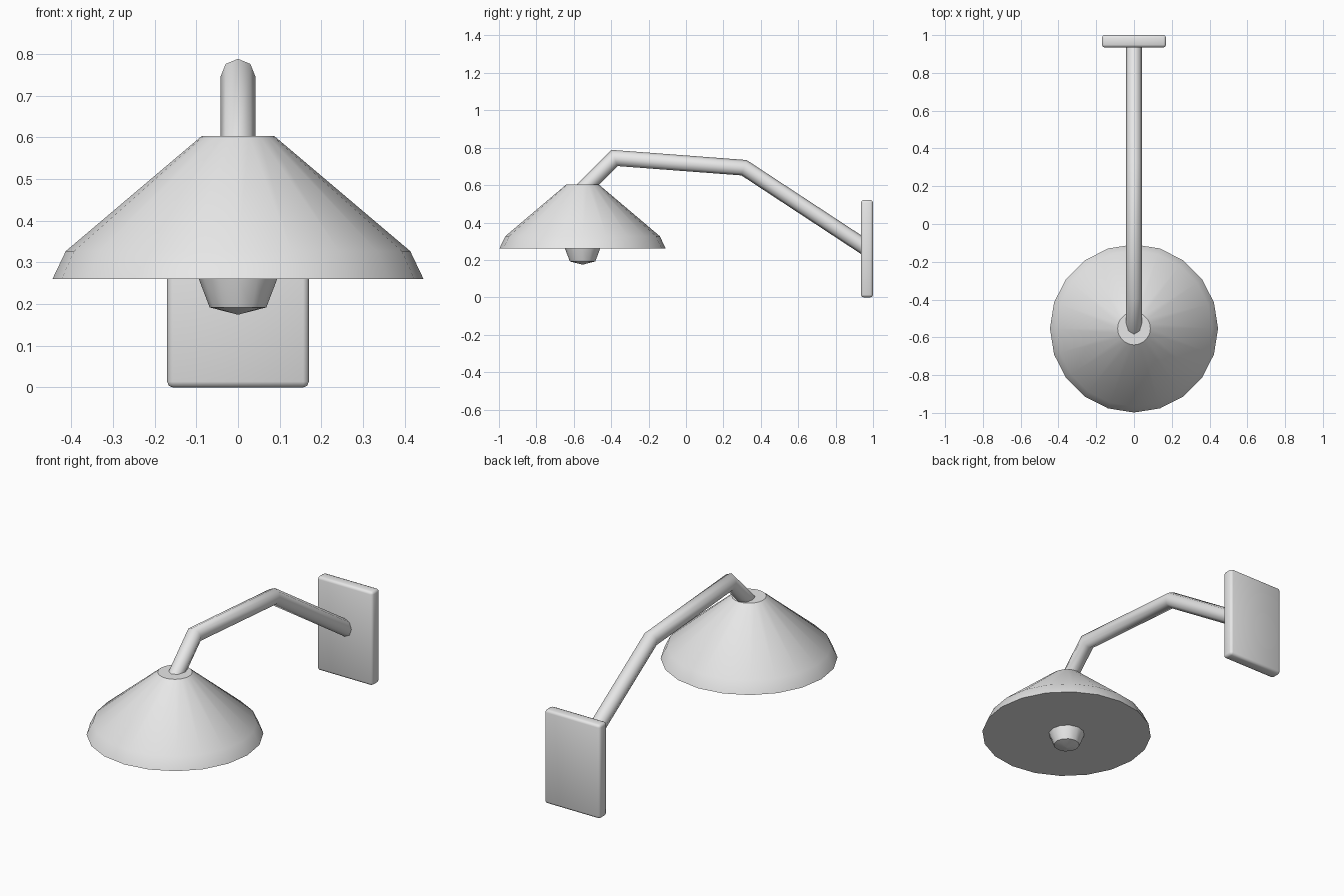
import bpy, bmesh, math
from mathutils import Vector

cube = bpy.data.objects.get("Cube")
if cube:
    bpy.data.objects.remove(cube, do_unlink=True)

grey = bpy.data.materials.new("light grey")
grey.use_nodes = True
colour = (0.8, 0.8, 0.8, 1)
grey.diffuse_color = colour
grey.node_tree.nodes["Principled BSDF"].inputs["Base Color"].default_value = colour

SHADE_Y = -0.553


def finish(name, bm, angle=35):
    """Turn a bmesh into a smooth-shaded object with sharp edges kept."""
    bmesh.ops.recalc_face_normals(bm, faces=bm.faces)
    mesh = bpy.data.meshes.new(name)
    bm.to_mesh(mesh)
    bm.free()
    mesh.materials.append(grey)
    obj = bpy.data.objects.new(name, mesh)
    bpy.context.collection.objects.link(obj)
    bpy.ops.object.select_all(action="DESELECT")
    obj.select_set(True)
    bpy.context.view_layer.objects.active = obj
    bpy.ops.object.shade_smooth_by_angle(angle=math.radians(angle))
    return obj


def skin(bm, rings):
    """Join consecutive rings with quads and cap both ends."""
    n = len(rings[0])
    for a, b in zip(rings, rings[1:]):
        for i in range(n):
            j = (i + 1) % n
            bm.faces.new((a[i], a[j], b[j], b[i]))
    bm.faces.new(rings[0])
    bm.faces.new(rings[-1])


def turned(name, profile, sides, angle=35):
    """Closed solid turned around the vertical axis of the shade."""
    bm = bmesh.new()
    rings = []
    for r, z in profile:
        turns = [math.tau * i / sides for i in range(sides)]
        rings.append([bm.verts.new((r * math.cos(t), SHADE_Y + r * math.sin(t), z))
                      for t in turns])
    skin(bm, rings)
    return finish(name, bm, angle)


def tube(name, path, radius, sides):
    """Mitred tube along a path in the yz plane."""
    pts = [Vector((0, y, z)) for y, z in path]
    bm = bmesh.new()
    rings = []
    for k, p in enumerate(pts):
        before = (p - pts[k - 1]).normalized() if k else None
        after = (pts[k + 1] - p).normalized() if k + 1 < len(pts) else None
        d1, d2 = before or after, after or before
        along = (d1 + d2).normalized()
        side = Vector((1, 0, 0))
        up = along.cross(side) / along.dot(d1)
        turns = [math.tau * i / sides for i in range(sides)]
        rings.append([bm.verts.new(p + radius * (side * math.cos(t) + up * math.sin(t)))
                      for t in turns])
    skin(bm, rings)
    return finish(name, bm, 50)


# Conical shade with a flared rim and closed underside
turned("shade", [(0.445, 0.26), (0.413, 0.327), (0.087, 0.603)], 20)

# Bulb with a shallow pointed tip
turned("bulb", [(0.1, 0.285), (0.094, 0.26), (0.068, 0.192), (0.002, 0.175)], 12)

# Bent arm from the wall plate to the shade
tube("arm", [(0.96, 0.266), (0.31, 0.693), (-0.382, 0.745), (-0.56, 0.567)], 0.042, 8)

# Wall plate with softened edges
bm = bmesh.new()
bmesh.ops.create_cube(bm, size=1)
bmesh.ops.scale(bm, vec=(0.34, 0.065, 0.52), verts=bm.verts)
bmesh.ops.translate(bm, vec=(0, 0.9675, 0.26), verts=bm.verts)
bmesh.ops.bevel(bm, geom=bm.edges[:], offset=0.014, segments=2, profile=0.5, affect="EDGES")
finish("wall_plate", bm, 50)
